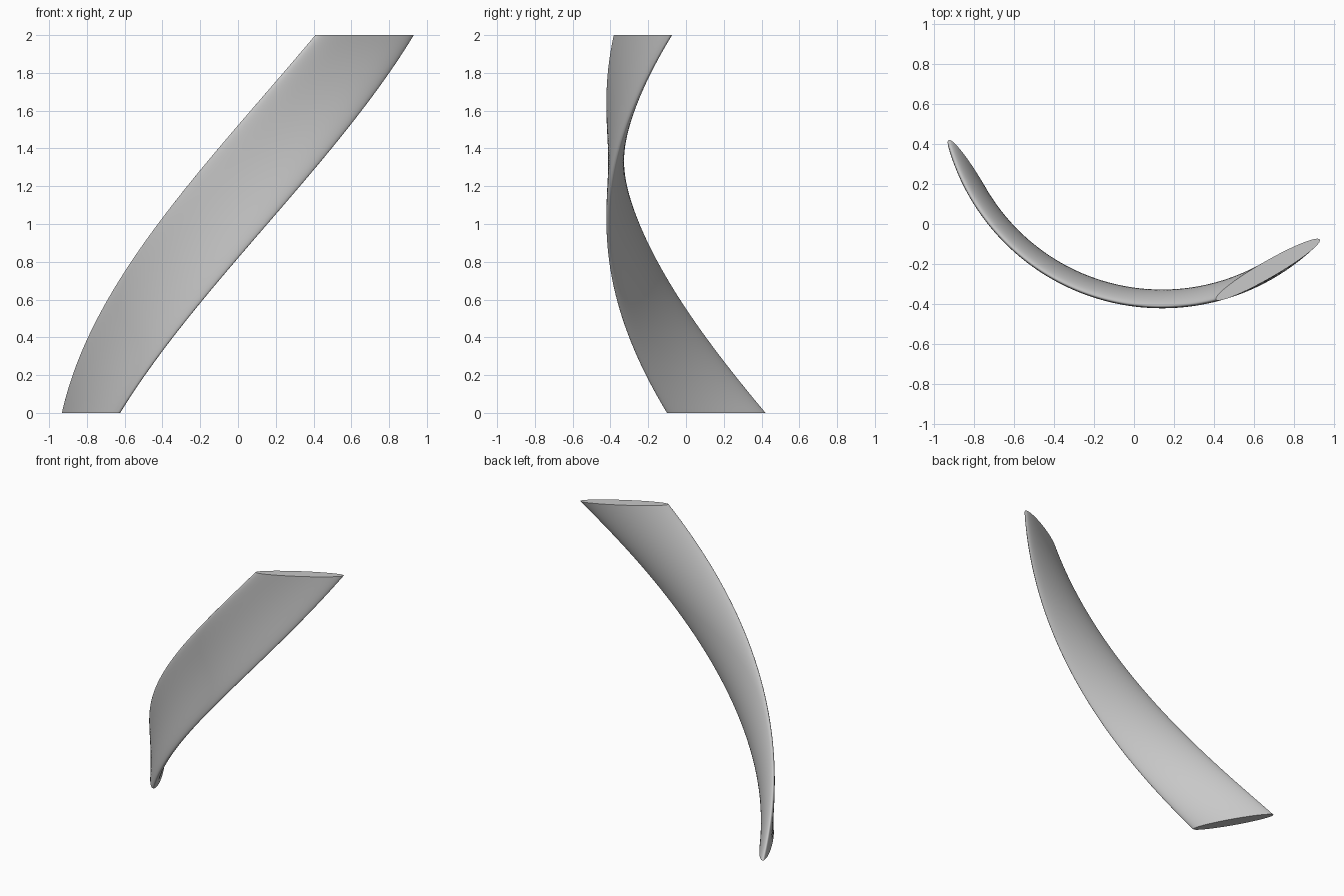
import bpy
import bmesh
import math
from mathutils import Matrix, Vector

cube = bpy.data.objects.get("Cube")
if cube:
    bpy.data.objects.remove(cube, do_unlink=True)

# Grey material
grey = bpy.data.materials.new("plain_grey")
grey.use_nodes = True
colour = (0.58, 0.58, 0.58, 1)
grey.diffuse_color = colour
grey.node_tree.nodes["Principled BSDF"].inputs["Base Color"].default_value = colour

# Slim elliptical section swept upwards while turning about an offset axis
AXIS = Vector((0.14, 0.69, 0))
RADIUS, HALF_CHORD, HALF_THICK = 1.06, 0.30, 0.042
HEIGHT, START, TURN = 2.0, math.radians(210), math.radians(90)
SIDES, STEPS = 128, 64


def section(bm, t):
    """Ring of vertices at fraction t of the height."""
    place = Matrix.Translation(AXIS + Vector((0, 0, HEIGHT * t)))
    place = place @ Matrix.Rotation(START + TURN * t, 4, 'Z')
    ring = []
    for i in range(SIDES):
        a = math.tau * i / SIDES
        p = Vector((RADIUS + HALF_THICK * math.cos(a), HALF_CHORD * math.sin(a), 0))
        ring.append(bm.verts.new(place @ p))
    return ring


bm = bmesh.new()
rings = [section(bm, s / STEPS) for s in range(STEPS + 1)]
for low, high in zip(rings, rings[1:]):
    for i in range(SIDES):
        j = (i + 1) % SIDES
        bm.faces.new((low[i], low[j], high[j], high[i]))

# Flat end caps
bm.faces.new(rings[0][::-1])
bm.faces.new(rings[-1])
bmesh.ops.recalc_face_normals(bm, faces=bm.faces)

mesh = bpy.data.meshes.new("twisted_blade")
bm.to_mesh(mesh)
bm.free()
mesh.materials.append(grey)
blade = bpy.data.objects.new("twisted_blade", mesh)
bpy.context.collection.objects.link(blade)

# Smooth sides with crisp cap rims
bpy.ops.object.select_all(action='DESELECT')
blade.select_set(True)
bpy.context.view_layer.objects.active = blade
bpy.ops.object.shade_smooth_by_angle(angle=math.radians(40))
